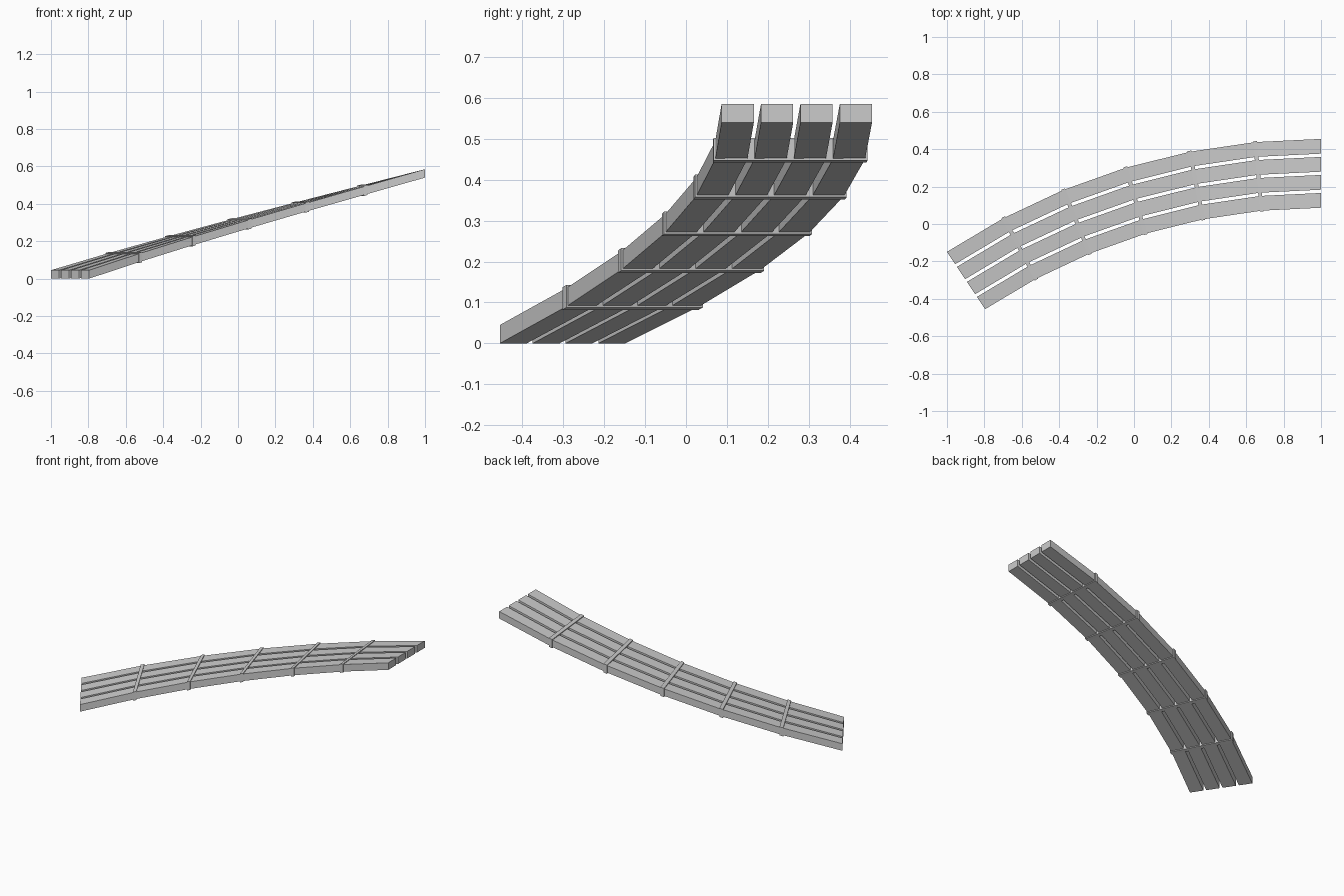
import bpy
from math import sin, cos, radians

if "Cube" in bpy.data.objects:
    bpy.data.objects.remove(bpy.data.objects["Cube"])

ANGLE = radians(33.6)          # sweep of the curved ramp
R_IN, R_OUT = 3.246, 3.614     # inner and outer radius
CX, CY = 1.0, 0.455 - R_OUT    # centre of the curve
SEGS, RISE, THICK = 6, 0.54, 0.045
PLANKS, GAP = 4, 0.0175


def point(t, r, dz):
    """Point on the rising arc; t runs 0 (low end) to 1 (high end)."""
    a = ANGLE * (1 - t)
    return (CX - r * sin(a), CY + r * cos(a), RISE * t + dz)


def make(name, rings):
    """Closed solid from a row of four-point sections."""
    verts = [p for ring in rings for p in ring]
    n = len(rings)
    faces = [(3, 2, 1, 0), tuple(4 * (n - 1) + k for k in range(4))]
    for i in range(n - 1):
        for k in range(4):
            a, b = 4 * i + k, 4 * i + (k + 1) % 4
            faces.append((a, b, b + 4, a + 4))
    me = bpy.data.meshes.new(name)
    me.from_pydata(verts, [], faces)
    me.update()
    ob = bpy.data.objects.new(name, me)
    bpy.context.collection.objects.link(ob)


def section(t, r0, r1, z0, z1):
    return [point(t, r0, z0), point(t, r0, z1), point(t, r1, z1), point(t, r1, z0)]


# Long planks bent at each joint
width = (R_OUT - R_IN - GAP * (PLANKS - 1)) / PLANKS
for p in range(PLANKS):
    r = R_IN + p * (width + GAP)
    make(f"plank_{p + 1}",
         [section(i / SEGS, r, r + width, 0, THICK) for i in range(SEGS + 1)])

# Thin bands wrapping the planks at the joints
OUT, HALF = 0.005, 0.011 / (R_OUT * ANGLE)
for i in range(1, SEGS):
    make(f"cross_band_{i}",
         [section(i / SEGS + d, R_IN - OUT, R_OUT + OUT, -OUT, THICK + OUT)
          for d in (-HALF, HALF)])
